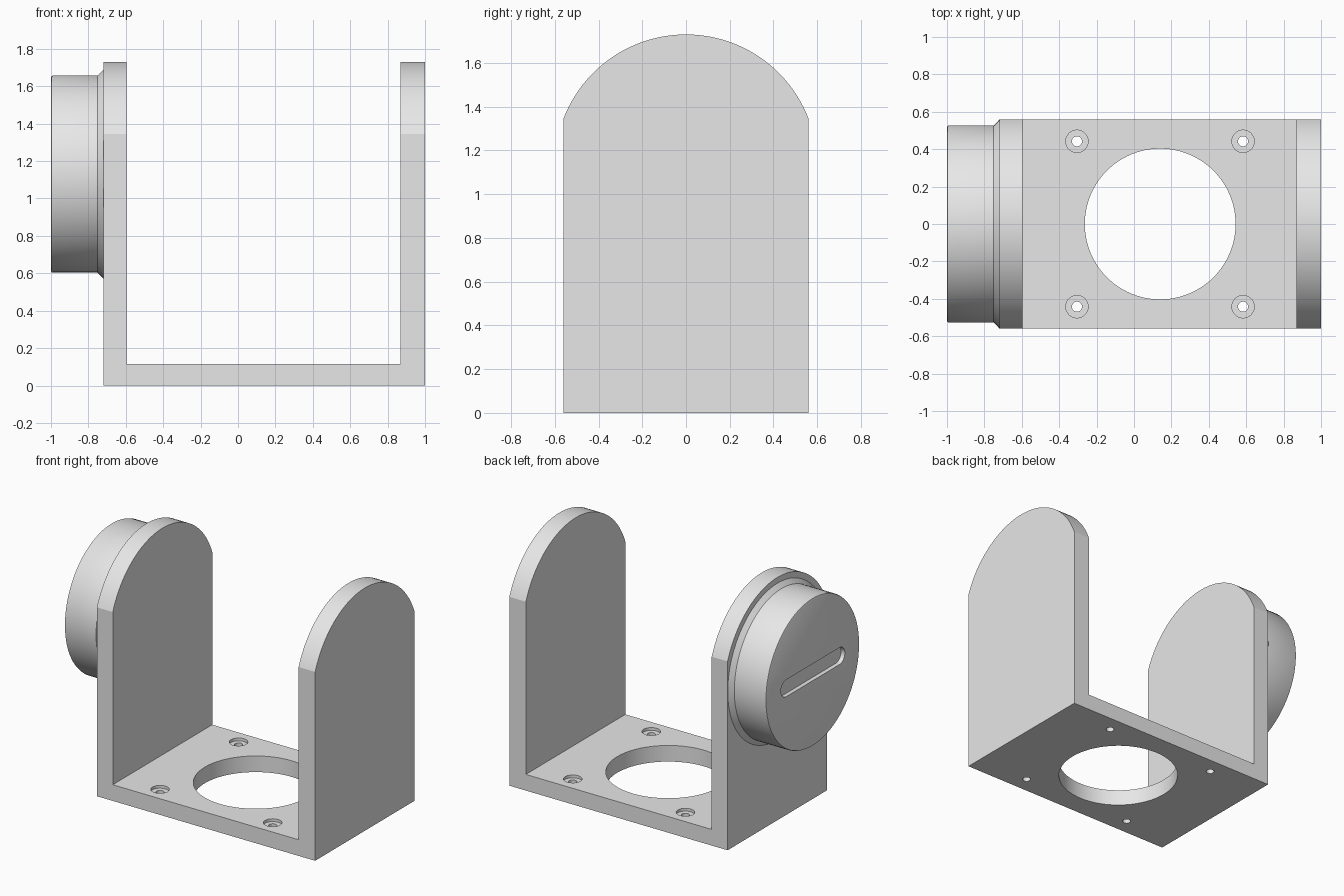
import bpy, bmesh
from math import sin, cos, pi, asin, radians
from mathutils import Vector

cube = bpy.data.objects.get("Cube")
if cube:
    bpy.data.objects.remove(cube, do_unlink=True)

grey = bpy.data.materials.new("light grey")
grey.use_nodes = True
grey.diffuse_color = (0.8, 0.8, 0.8, 1)
grey.node_tree.nodes["Principled BSDF"].inputs["Base Color"].default_value = (0.8, 0.8, 0.8, 1)

HALF = 0.56          # half depth of the bracket
AXIS_Z = 1.13        # height of the pivot axis
ARCH_R = 0.6


def make(name, bm):
    bmesh.ops.recalc_face_normals(bm, faces=bm.faces)
    mesh = bpy.data.meshes.new(name)
    bm.to_mesh(mesh)
    bm.free()
    mesh.materials.append(grey)
    obj = bpy.data.objects.new(name, mesh)
    bpy.context.collection.objects.link(obj)
    return obj


def prism(name, outline, axis, lo, hi):
    """Extrude a 2D outline along an axis from lo to hi."""
    place = {"x": lambda a, b, t: (t, a, b),
             "y": lambda a, b, t: (a, t, b),
             "z": lambda a, b, t: (a, b, t)}[axis]
    bm = bmesh.new()
    face = bm.faces.new([bm.verts.new(place(a, b, lo)) for a, b in outline])
    grown = bmesh.ops.extrude_face_region(bm, geom=[face])["geom"]
    verts = [g for g in grown if isinstance(g, bmesh.types.BMVert)]
    bmesh.ops.translate(bm, verts=verts, vec=Vector(place(0, 0, hi - lo)))
    return make(name, bm)


def arc(cx, cy, r, start, end, steps):
    return [(cx + r * cos(start + (end - start) * i / steps),
             cy + r * sin(start + (end - start) * i / steps)) for i in range(steps + 1)]


def disc(name, cx, cy, r, lo, hi, sides):
    return prism(name, arc(cx, cy, r, 0, 2 * pi, sides)[:-1], "z", lo, hi)


def combine(obj, other, operation):
    """Apply a boolean and remove the helper."""
    mod = obj.modifiers.new("cut", "BOOLEAN")
    mod.operation, mod.solver, mod.object = operation, "EXACT", other
    bpy.context.view_layer.objects.active = obj
    bpy.ops.object.modifier_apply(modifier=mod.name)
    bpy.data.objects.remove(other, do_unlink=True)


def smooth(obj, degrees):
    bpy.ops.object.select_all(action="DESELECT")
    obj.select_set(True)
    bpy.context.view_layer.objects.active = obj
    bpy.ops.object.shade_smooth_by_angle(angle=radians(degrees))


# U-shaped bracket, trimmed to arched uprights
u_shape = [(-0.72, 0), (1, 0), (1, 1.8), (0.87, 1.8), (0.87, 0.115),
           (-0.595, 0.115), (-0.595, 1.8), (-0.72, 1.8)]
bracket = prism("bracket", u_shape, "y", -0.7, 0.7)
edge = pi / 2 - asin(HALF / ARCH_R)
arch = [(-HALF, -0.1), (HALF, -0.1)] + arc(0, AXIS_Z, ARCH_R, edge, pi - edge, 48)
combine(bracket, prism("arch_trim", arch, "x", -1.2, 1.2), "INTERSECT")

# Large opening and four counterbored screw holes in the base
combine(bracket, disc("opening", 0.14, 0, 0.403, -0.1, 0.3, 96), "DIFFERENCE")
for x in (-0.305, 0.583):
    for y in (-0.442, 0.442):
        combine(bracket, disc("bore", x, y, 0.06, 0.095, 0.3, 32), "DIFFERENCE")
        combine(bracket, disc("screw_hole", x, y, 0.027, -0.1, 0.3, 24), "DIFFERENCE")
smooth(bracket, 15)

# Round knob with a flared collar, turned around the pivot axis
profile = [(-1, 0), (-1, 0.517), (-0.997, 0.524), (-0.99, 0.527), (-0.75, 0.527),
           (-0.72, 0.558), (-0.71, 0.558), (-0.71, 0)]
bm = bmesh.new()
chain = [bm.verts.new((x, 0, AXIS_Z + r)) for x, r in profile]
edges = [bm.edges.new(pair) for pair in zip(chain, chain[1:])]
bmesh.ops.spin(bm, geom=chain + edges, cent=(0, 0, AXIS_Z), axis=(1, 0, 0),
               angle=2 * pi, steps=96, use_duplicate=False)
bmesh.ops.remove_doubles(bm, verts=bm.verts, dist=0.0001)
bmesh.ops.dissolve_limit(bm, angle_limit=0.001, verts=bm.verts, edges=bm.edges)
knob = make("knob", bm)

# Grip slot across the knob face
slot = (arc(0.3, AXIS_Z, 0.06, -pi / 2, pi / 2, 16)
        + arc(-0.3, AXIS_Z, 0.06, pi / 2, 3 * pi / 2, 16))
combine(knob, prism("slot", slot, "x", -1.1, -0.97), "DIFFERENCE")
smooth(knob, 30)
